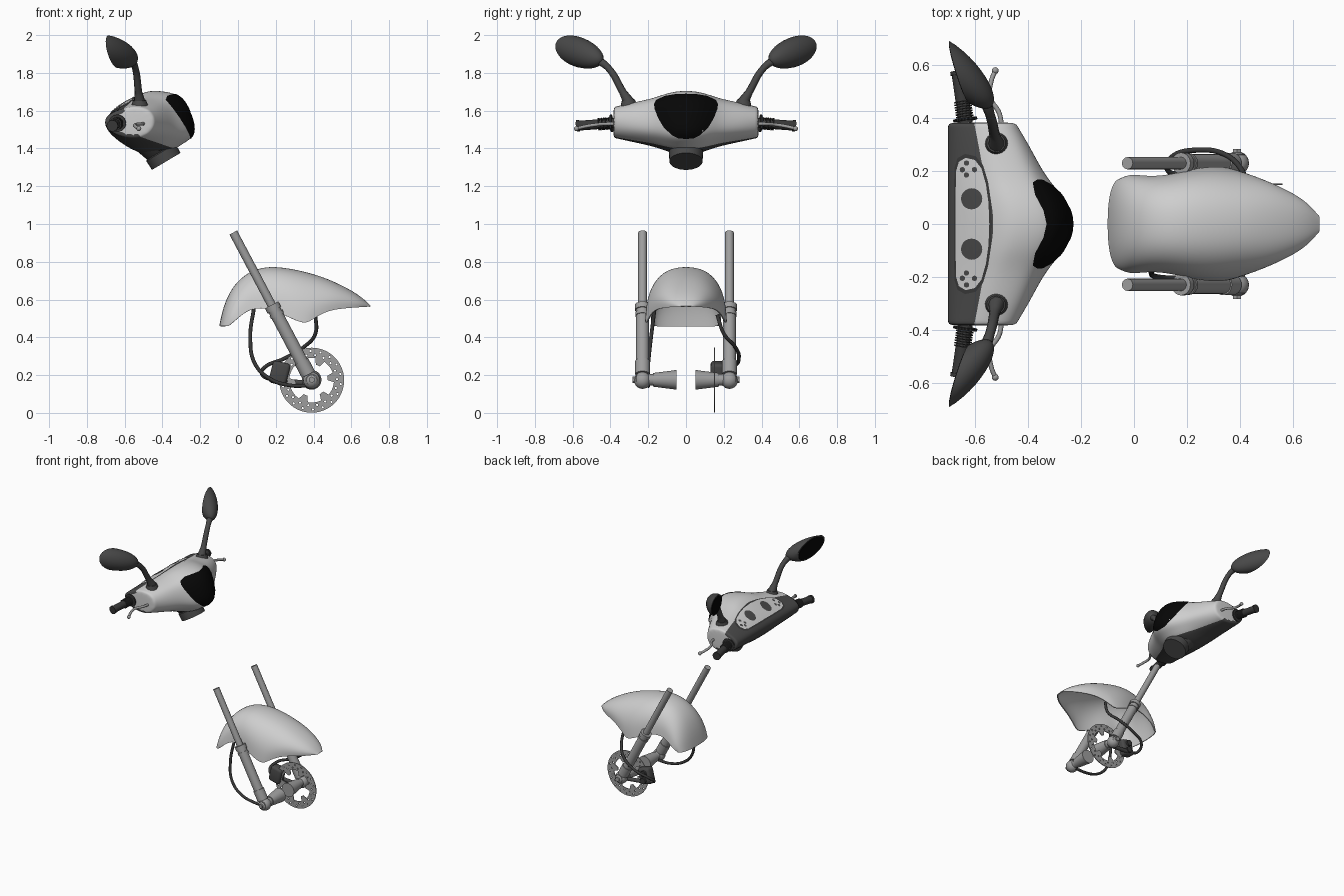
import bpy, bmesh, math
from math import sin, cos, pi, radians
from mathutils import Vector, Matrix
from mathutils.bvhtree import BVHTree

if "Cube" in bpy.data.objects:
    bpy.data.objects.remove(bpy.data.objects["Cube"])


def material(name, v):
    m = bpy.data.materials.new(name)
    m.use_nodes = True
    m.diffuse_color = (v, v, v, 1)
    m.node_tree.nodes["Principled BSDF"].inputs["Base Color"].default_value = (v, v, v, 1)
    return m


PAINT = material("light grey paint", 0.62)
METAL = material("mid grey metal", 0.34)
PLASTIC = material("dark grey plastic", 0.065)
RUBBER = material("dark rubber", 0.04)
BLACK = material("gloss black", 0.002)


def activate(ob):
    bpy.ops.object.select_all(action='DESELECT')
    ob.select_set(True)
    bpy.context.view_layer.objects.active = ob


def finish(ob, angle=35):
    """Apply modifiers, then smooth."""
    activate(ob)
    for m in list(ob.modifiers):
        bpy.ops.object.modifier_apply(modifier=m.name)
    bpy.ops.object.shade_smooth_by_angle(angle=radians(angle))
    return ob


def from_bmesh(name, bm, *mats):
    me = bpy.data.meshes.new(name)
    bm.to_mesh(me)
    bm.free()
    ob = bpy.data.objects.new(name, me)
    bpy.context.collection.objects.link(ob)
    for m in mats:
        me.materials.append(m)
    return ob


def loft(name, rings, *mats, closed=True, caps=True, rule=None):
    """Skin a list of equal-length point rings."""
    bm = bmesh.new()
    vs = [[bm.verts.new(p) for p in r] for r in rings]
    n = len(rings[0])
    for a, b in zip(vs, vs[1:]):
        for i in range(n if closed else n - 1):
            j = (i + 1) % n
            f = bm.faces.new((a[i], a[j], b[j], b[i]))
            f.material_index = rule(i) if rule else 0
    if caps:
        bm.faces.new(vs[0])
        bm.faces.new(vs[-1])
    bmesh.ops.recalc_face_normals(bm, faces=bm.faces)
    return from_bmesh(name, bm, *mats)


def rod(name, p, q, r1, mat, r2=None, sides=24):
    p, q = Vector(p), Vector(q)
    bm = bmesh.new()
    bmesh.ops.create_cone(bm, cap_ends=True, segments=sides, radius1=r1,
                          radius2=r1 if r2 is None else r2, depth=(q - p).length)
    rot = (q - p).to_track_quat('Z', 'Y').to_matrix().to_4x4()
    bm.transform(Matrix.Translation((p + q) / 2) @ rot)
    return finish(from_bmesh(name, bm, mat))


def tube(name, pts, r, mat, radii=None):
    cu = bpy.data.curves.new(name, 'CURVE')
    cu.dimensions = '3D'
    cu.bevel_depth, cu.bevel_resolution, cu.resolution_u = r, 3, 8
    cu.use_fill_caps = True
    sp = cu.splines.new('BEZIER')
    sp.bezier_points.add(len(pts) - 1)
    for i, (b, p) in enumerate(zip(sp.bezier_points, pts)):
        b.co, b.handle_left_type, b.handle_right_type = p, 'AUTO', 'AUTO'
        b.radius = radii[i] if radii else 1
    ob = bpy.data.objects.new(name, cu)
    bpy.context.collection.objects.link(ob)
    cu.materials.append(mat)
    activate(ob)
    bpy.ops.object.convert(target='MESH')
    return finish(bpy.context.view_layer.objects.active, 50)


def ball(name, c, r, mat):
    bm = bmesh.new()
    bmesh.ops.create_uvsphere(bm, u_segments=20, v_segments=12, radius=r)
    bm.transform(Matrix.Translation(c))
    return finish(from_bmesh(name, bm, mat))


def patch(name, tree, outline, place, ray, mat, lift):
    """Thin plate: an outline projected onto a surface along a ray."""
    ray = Vector(ray)
    centre = sum((Vector(p) for p in outline), Vector((0, 0))) / len(outline)
    bm = bmesh.new()
    rings = []
    for k in range(1, 9):
        ring = []
        for p in outline:
            o = Vector(place(centre.lerp(Vector(p), k / 8)))
            hit, nor = tree.ray_cast(o, ray)[:2]
            if hit is None:
                hit, nor = tree.find_nearest(o - ray * o.dot(ray) + ray * 0.4)[:2]
            ring.append(bm.verts.new(hit + nor * lift))
        rings.append(ring)
    n = len(outline)
    for i in range(n):
        for a, b in zip(rings, rings[1:]):
            bm.faces.new((a[i], b[i], b[i - 1], a[i - 1]))
    bm.faces.new(rings[0])
    bmesh.ops.recalc_face_normals(bm, faces=bm.faces)
    if sum((f.normal.dot(ray) for f in bm.faces)) > 0:
        bmesh.ops.reverse_faces(bm, faces=bm.faces)
    return finish(from_bmesh(name, bm, mat))


# Front fender: arched shell from stations (top x, top z, edge x, edge z, half width)
stations = [(-.10, .46, -.05, .46, .172), (-.08, .56, -.02, .485, .187), (-.035, .665, .02, .52, .185),
            (.04, .74, .07, .552, .18), (.13, .775, .14, .558, .187), (.22, .775, .22, .53, .208),
            (.32, .758, .30, .492, .218), (.40, .737, .36, .47, .214), (.46, .717, .40, .50, .2),
            (.54, .682, .48, .545, .172), (.62, .638, .58, .555, .127), (.67, .60, .65, .56, .085),
            (.702, .567, .70, .563, .03)]
rings = []
for xt, zt, xb, zb, w in stations:
    ring = []
    for i in range(-6, 7):
        t = i / 6 * pi / 2
        c, s = abs(cos(t)) ** .85, math.copysign(abs(sin(t)) ** .85, t)
        ring.append((xb + (xt - xb) * c, w * s, zb + (zt - zb) * c))
    rings.append(ring)
fender = loft("front_fender", rings, PAINT, closed=False, caps=False)
sub = fender.modifiers.new("smooth", 'SUBSURF')
sub.levels, sub.boundary_smooth = 2, 'PRESERVE_CORNERS'
shell = fender.modifiers.new("shell", 'SOLIDIFY')
shell.thickness, shell.offset = .007, -1
finish(fender, 50)

# Fork legs, axle ends and hub cones
top, low = Vector((-.025, 0, .955)), Vector((.385, 0, .18))
for s, side in ((1, "left"), (-1, "right")):
    y = Vector((0, .23 * s, 0))
    at = lambda t: top.lerp(low, t) + y
    rod(side + "_fork_tube", at(0), at(.6), .023, METAL)
    rod(side + "_fork_slider", at(.52), at(.97), .034, METAL)
    rod(side + "_fork_collar", at(.495), at(.53), .04, METAL)
    rod(side + "_fork_ring", at(.55), at(.57), .038, METAL)
    rod(side + "_fork_foot_ring", at(.88), at(.97), .039, METAL)
    ball(side + "_fork_foot", (.39, .23 * s, .172), .045, METAL)
    rod(side + "_axle_end", (.39, .17 * s, .175), (.39, .265 * s, .175), .03, METAL)
    rod(side + "_axle_bolt", (.39, .26 * s, .175), (.39, .283 * s, .175), .017, METAL, sides=6)
    rod(side + "_hub_cone", (.39, .05 * s, .175), (.39, .175 * s, .175), .052, METAL, .036)

# Brake disc: scalloped ring with drilled holes
def circle(r, y):
    return [(.39 + r(i) * cos(i * pi / 36), y, .173 + r(i) * sin(i * pi / 36)) for i in range(72)]


outer, inner = (lambda i: .172), (lambda i: .085 if i % 12 < 4 else .118)
loops = [circle(outer, .147), circle(outer, .153), circle(inner, .153), circle(inner, .147)]
disc = loft("brake_disc", loops + [loops[0]], METAL, caps=False)
bm = bmesh.new()
bm.from_mesh(disc.data)
bmesh.ops.remove_doubles(bm, verts=bm.verts, dist=1e-5)
bmesh.ops.recalc_face_normals(bm, faces=bm.faces)
bm.to_mesh(disc.data)
bm.free()
bm = bmesh.new()
for i in range(36):
    a, r = i * pi / 18 + .04, .155 if i % 2 else .134
    bmesh.ops.create_cone(bm, cap_ends=True, segments=8, radius1=.006, radius2=.006, depth=.05,
                          matrix=Matrix.Translation((.39 + r * cos(a), .15, .173 + r * sin(a)))
                          @ Matrix.Rotation(pi / 2, 4, 'X'))
cutter = from_bmesh("disc_hole_cutter", bm, METAL)
cutter.hide_render = True
cut = disc.modifiers.new("holes", 'BOOLEAN')
cut.operation, cut.object = 'DIFFERENCE', cutter
finish(disc)
bpy.data.objects.remove(cutter)

# Brake caliper and hoses
bm = bmesh.new()
bmesh.ops.create_cube(bm, size=1, matrix=Matrix.Translation((.22, .165, .21))
                      @ Matrix.Rotation(.25, 4, 'Y') @ Matrix.Diagonal((.095, .07, .12, 1)))
caliper = from_bmesh("brake_caliper", bm, PLASTIC)
bev = caliper.modifiers.new("bevel", 'BEVEL')
bev.width, bev.segments = .018, 3
finish(caliper)
for z in (.18, .235):
    rod("caliper_piston", (.22, .19, z), (.22, .215, z), .022, RUBBER)
rod("caliper_arm", (.22, .195, .17), (.385, .2, .155), .014, PLASTIC)
tube("left_brake_hose", [(.41, .165, .52), (.41, .2, .42), (.35, .26, .35), (.25, .28, .29),
                         (.14, .25, .24), (.13, .2, .2), (.2, .19, .17)], .01, RUBBER)
tube("right_cable", [(.085, -.165, .56), (.065, -.185, .4), (.09, -.2, .26), (.17, -.205, .18),
                     (.28, -.2, .145), (.38, -.2, .145)], .01, RUBBER)

# Handlebar cover: side profiles blended from centre to ends, front light, rear dark
mid = [(-.515, 1.695), (-.45, 1.71), (-.35, 1.698), (-.285, 1.67), (-.235, 1.56), (-.22, 1.465),
       (-.29, 1.425), (-.33, 1.395), (-.38, 1.38), (-.5, 1.36), (-.61, 1.42), (-.695, 1.49),
       (-.71, 1.55), (-.68, 1.59)]
end = [(-.6, 1.615), (-.55, 1.62), (-.5, 1.615), (-.465, 1.595), (-.445, 1.56), (-.45, 1.51),
       (-.48, 1.475), (-.52, 1.46), (-.55, 1.455), (-.6, 1.46), (-.65, 1.475), (-.695, 1.505),
       (-.71, 1.55), (-.68, 1.585)]
half = [(.385, 0), (.375, .02), (.3, .23), (.2, .47), (.15, .64), (.1, .84), (.05, .96)]
blend = half + [(0, 1)] + [(-y, f) for y, f in reversed(half)]
rings = [[(e[0] + (m[0] - e[0]) * f, y, e[1] + (m[1] - e[1]) * f) for m, e in zip(mid, end)]
         for y, f in blend]
cover = loft("handlebar_cover", rings, PAINT, PLASTIC, rule=lambda i: int(i > 6))
cover.modifiers.new("smooth", 'SUBSURF').levels = 2
finish(cover, 50)
bm = bmesh.new()
bm.from_mesh(cover.data)
tree = BVHTree.FromBMesh(bm)
bm.free()

# Black front shield
edge = [(0, 1.453), (.04, 1.456), (.07, 1.47), (.115, 1.51), (.145, 1.56), (.165, 1.61),
        (.167, 1.635), (.155, 1.655), (.11, 1.675), (.05, 1.685), (0, 1.686)]
outline = edge + [(-y, z) for y, z in edge[-2:0:-1]]
patch("front_shield", tree, outline, lambda p: (.3, p[0], p[1]), (-1, 0, 0), BLACK, .004)

# Instrument panel with gauges and warning lamps
edge = [(-.545, 0), (-.548, .08), (-.558, .15), (-.575, .21), (-.6, .242), (-.635, .25),
        (-.66, .235), (-.67, .2), (-.672, .1), (-.672, 0)]
outline = edge + [(x, -y) for x, y in edge[-2:0:-1]]
above, down = (lambda p: (p[0], p[1], 2.2)), (0, 0, -1)
rim = [(-.61 + (x + .61) * 1.13, y * 1.06) for x, y in outline]
patch("panel_rim", tree, rim, above, down, RUBBER, .002)
patch("instrument_panel", tree, outline, above, down, PAINT, .005)
for s in (1, -1):
    dials = [(-.61, .095, .04)] + [(x, y, .01) for x, y in
                                   ((-.6, .205), (-.63, .185), (-.63, .23), (-.645, .205))]
    for x, y, r in dials:
        ring = [(x + r * cos(i * pi / 10), s * y + r * sin(i * pi / 10)) for i in range(20)]
        patch("gauge" if r > .02 else "warning_lamp", tree, ring, above, down, PLASTIC, .008)

# Steering neck
axis, back = Vector((-.51, 0, .86)), Vector((.86, 0, .51))
rings = []
for d, rx, ry in ((-.01, .088, .088), (.045, .09, .09), (.05, .083, .083), (.1, .1, .125), (.22, .145, .2)):
    c = Vector((-.385, 0, 1.34)) + axis * d
    rings.append([c + back * rx * cos(i * pi / 16) + Vector((0, ry * sin(i * pi / 16), 0))
                  for i in range(32)])
finish(loft("steering_neck", rings, PLASTIC))

for s, side in ((1, "left"), (-1, "right")):
    P = lambda x, y, z: Vector((x, y * s, z))
    # Grips with ribs, and brake levers
    a, b = P(-.635, .37, 1.535), P(-.665, .575, 1.52)
    rod(side + "_grip", a, b, .026, RUBBER)
    for k in range(9):
        t = .08 + k * .045 if k else .1
        rod(side + "_grip_rib", a.lerp(b, t), a.lerp(b, t + .02), .046 if k < 2 else .033, RUBBER)
    rod(side + "_grip_end", a.lerp(b, .95), a.lerp(b, 1.02), .03, RUBBER)
    tube(side + "_lever", [P(-.5, .37, 1.53), P(-.51, .42, 1.53), P(-.545, .48, 1.525),
                           P(-.54, .54, 1.515), P(-.525, .58, 1.505)], .009, METAL)
    ball(side + "_lever_tip", P(-.525, .58, 1.505), .013, METAL)
    # Mirror foot, stem, head and glass
    rod(side + "_mirror_foot", P(-.52, .3, 1.605), P(-.522, .306, 1.655), .052, PLASTIC, .035)
    tube(side + "_mirror_stem", [P(-.52, .3, 1.64), P(-.527, .335, 1.7), P(-.545, .415, 1.83),
                                 P(-.575, .5, 1.885)], .02, PLASTIC, [1.6, 1, .9, 1.3])
    c, tip = P(-.662, .575, 1.912), P(-.535, .5, 1.89)
    u, v = P(-.038, .115, .043), P(-.005, -.022, .075)
    around = [u * cos(i * pi / 16) + v * sin(i * pi / 16) for i in range(32)]
    rings = [[c.lerp(tip, sin(t)) + w * cos(t) for w in around]
             for t in (k / 8 * 1.5 for k in range(9))]
    finish(loft(side + "_mirror_head", rings, PLASTIC), 50)
    n = (c - tip).normalized()
    loft(side + "_mirror_glass", [[c + n * d + w * .9 for w in around] for d in (-.002, .004)], BLACK)
